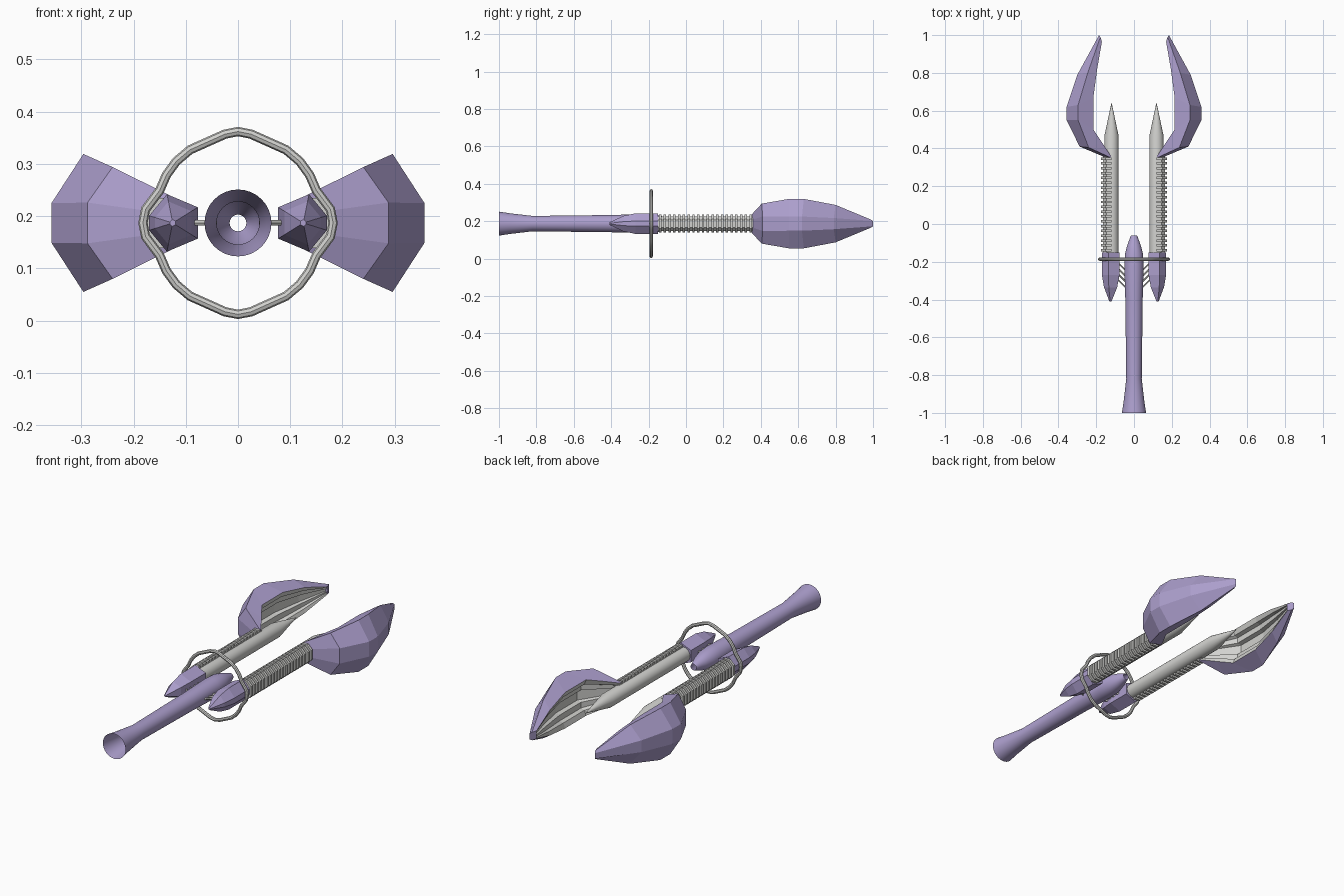
import bpy, math

if "Cube" in bpy.data.objects:
    bpy.data.objects.remove(bpy.data.objects["Cube"])

CZ = 0.187  # height of the long axis


def material(name, rgb):
    m = bpy.data.materials.new(name)
    m.diffuse_color = (*rgb, 1)
    m.use_nodes = True
    m.node_tree.nodes["Principled BSDF"].inputs["Base Color"].default_value = m.diffuse_color
    return m


PURPLE = material("lavender", (0.42, 0.35, 0.62))
GREY = material("light grey", (0.64, 0.64, 0.62))


def make(name, verts, faces, mat, smooth=False):
    me = bpy.data.meshes.new(name)
    me.from_pydata(verts, [], faces)
    me.materials.append(mat)
    ob = bpy.data.objects.new(name, me)
    bpy.context.collection.objects.link(ob)
    bpy.ops.object.select_all(action='DESELECT')
    ob.select_set(True)
    bpy.context.view_layer.objects.active = ob
    bpy.ops.object.mode_set(mode='EDIT')
    bpy.ops.mesh.select_all(action='SELECT')
    bpy.ops.mesh.normals_make_consistent(inside=False)
    bpy.ops.object.mode_set(mode='OBJECT')
    if smooth:
        bpy.ops.object.shade_smooth_by_angle(angle=math.radians(35))
    return ob


def loft(name, rows, mat, closed=True, caps=True, smooth=False):
    """Skin equal-length rows of points."""
    n = len(rows[0])
    verts = [p for r in rows for p in r]
    faces = []
    for i in range(len(rows) - 1):
        for j in range(n if closed else n - 1):
            k = (j + 1) % n
            faces.append((i*n + j, i*n + k, (i+1)*n + k, (i+1)*n + j))
    if caps:
        faces += [tuple(range(n)), tuple(range((len(rows)-1)*n, len(rows)*n))]
    return make(name, verts, faces, mat, smooth)


def lathe(name, x, profile, mat, sides=24, caps=True):
    """Round part along y from (y, radius) pairs."""
    rows = [[(x + r*math.cos(2*math.pi*j/sides), y, CZ + r*math.sin(2*math.pi*j/sides))
             for j in range(sides)] for y, r in profile]
    return loft(name, rows, mat, True, caps, True)


# Handle: hollow tube, flared at the butt, open at both ends
lathe("handle", 0, [(-1, .064), (-.94, .055), (-.82, .041), (-.4, .046), (-.22, .051),
                    (-.16, .048), (-.11, .035), (-.06, .016)], PURPLE, 32, False)

# Guard ring: lobed outline swept with a small round tube
quarter = [(0, .175), (.025, .170), (.092, .140), (.118, .118), (.137, .092),
           (.150, .062), (.177, .026), (.182, 0)]
half = quarter + [(x, -z) for x, z in quarter[-2::-1]]
outline = half + [(-x, z) for x, z in half[-2:0:-1]]
rows = []
N = len(outline)
for i, (x, z) in enumerate(outline):
    (ax, az), (bx, bz) = outline[i-1], outline[(i+1) % N]
    nx, nz = az - bz, bx - ax
    d = math.hypot(nx, nz)
    rows.append([(x + nx/d*.009*math.cos(a), -.186 + .009*math.sin(a),
                  CZ + z + nz/d*.009*math.cos(a))
                 for a in [2*math.pi*k/8 for k in range(8)]])
loft("guard_ring", rows + rows[:1], GREY, caps=False, smooth=True)

# Claw rows: (x, y, half height) of inner edge, ridge and outer edge
CLAW = [((.120, .357, .045), (.125, .352, .050), (.150, .352, .020)),
        ((.168, .430, .070), (.240, .405, .107), (.288, .410, .039)),
        ((.215, .500, .092), (.296, .550, .132), (.357, .550, .038)),
        ((.215, .670, .092), (.296, .630, .132), (.357, .620, .038)),
        ((.195, .820, .065), (.245, .800, .100), (.300, .790, .030)),
        ((.170, .965, .020), (.178, .990, .021), (.185, 1.00, .014))]

for s, side in ((1, "right"), (-1, "left")):
    # Smooth pointed prong
    lathe("prong_" + side, s*.119, [(-.17, .037), (.47, .037), (.64, .001)], GREY)

    # Faceted pod at the prong root
    rows = []
    for y, k in ((-.41, .12), (-.335, .75), (-.27, 1), (-.15, 1)):
        rows.append([(s*(.125 + (x - .125)*k), y, CZ + z*k) for x, z in
                     ((.077, -.030), (.077, .030), (.136, .055),
                      (.170, .014), (.170, -.014), (.136, -.055))])
    loft("pod_" + side, rows, PURPLE)

    # Ribbed spine: core bar plus evenly spaced half plates
    plate = [(.12, -.048), (.12, .048), (.152, .048), (.175, .025), (.175, -.025), (.152, -.048)]

    def spine(name, y0, y1, k):
        loft(name, [[(s*(.12 + (x - .12)*k), y, CZ + z*k) for x, z in plate]
                    for y in (y0, y1)], GREY)

    spine("spine_core_" + side, -.16, .37, .8)
    for i in range(20):
        y = -.145 + i*.0255
        spine("spine_rib_" + side, y, y + .013, 1)

    # Slanted struts tying the pod to the handle
    for i in range(4):
        y = -.195 - i*.03
        rows = [[(s*x, yy + .006*math.cos(a), CZ + .006*math.sin(a))
                 for a in [math.pi*k/3 for k in range(6)]]
                for x, yy in ((.095, y), (.04, y - .055))]
        loft("strut_" + side, rows, GREY)

    # Claw shell: six-edged outer skin
    rows = []
    for row in CLAW:
        up = [(s*x, y, CZ + h) for x, y, h in row]
        down = [(s*x, y, CZ - h) for x, y, h in reversed(row)]
        rows.append(up + down)
    shell = loft("claw_shell_" + side, rows, PURPLE, closed=False, caps=True)

    # Stepped grey lining recessed in the claw's inner side
    steps = ((0, 1), (.10, .72), (.32, .66), (.32, .34), (.55, .28))
    rows = []
    for (x, y, h), _, _ in CLAW:
        rows.append([(s*(x + d*h), y, CZ + f*h) for d, f in steps] +
                    [(s*(x + d*h), y, CZ - f*h) for d, f in reversed(steps)])
    loft("claw_lining_" + side, rows, GREY, closed=False, caps=False)
